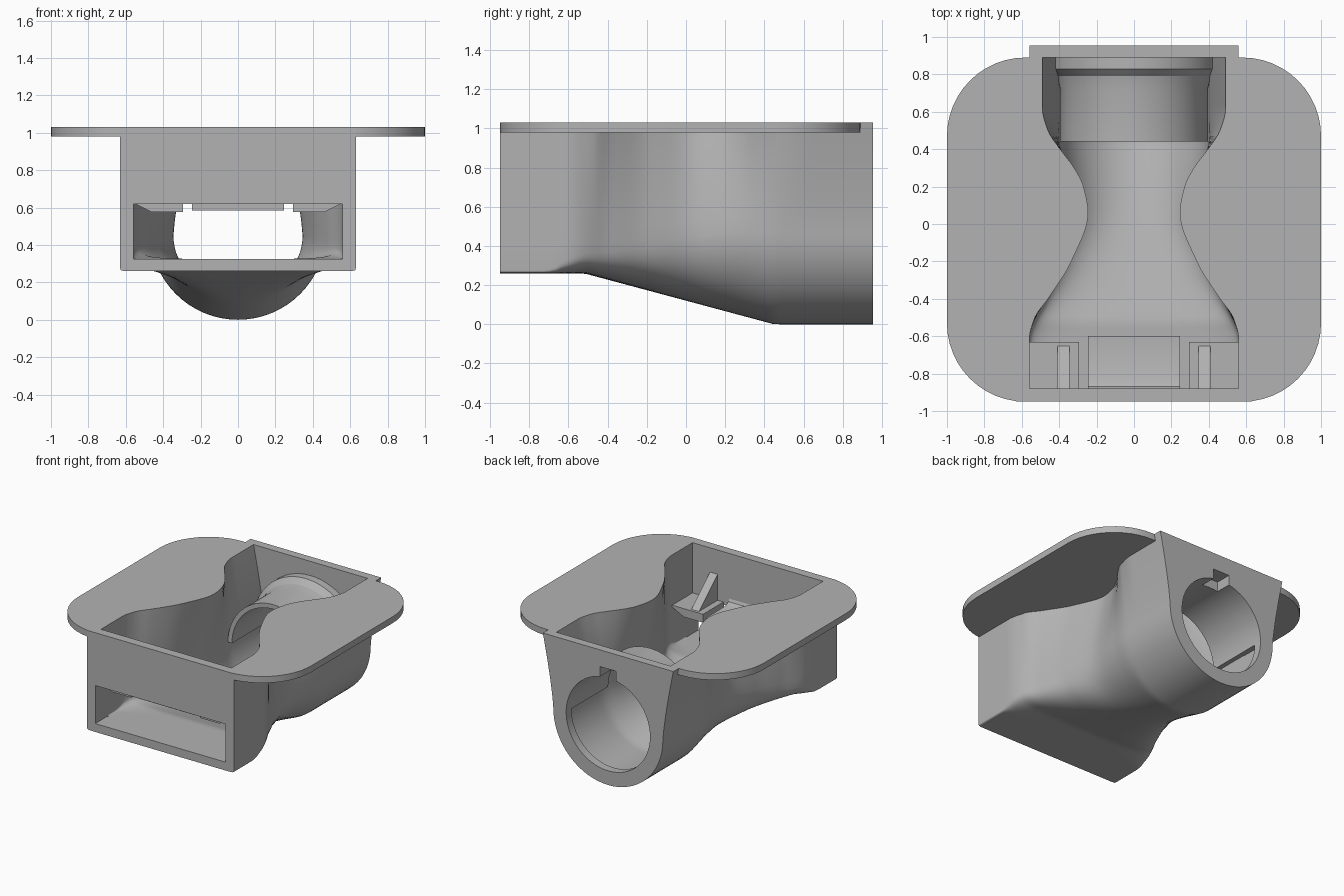
import bpy, bmesh, math

if "Cube" in bpy.data.objects:
    bpy.data.objects.remove(bpy.data.objects["Cube"], do_unlink=True)

grey = bpy.data.materials.new("plain grey")
grey.use_nodes = True
grey.diffuse_color = (0.45, 0.45, 0.45, 1)
grey.node_tree.nodes["Principled BSDF"].inputs["Base Color"].default_value = (0.45, 0.45, 0.45, 1)

TOP = 1.03
WALL = 0.07
AXIS_Z = 0.47


def curve(points):
    """Smooth monotone interpolation through (y, value) pairs."""
    ys, vs = zip(*points)
    sec = [(vs[i + 1] - vs[i]) / (ys[i + 1] - ys[i]) for i in range(len(ys) - 1)]
    tan = [0.0] + [2 * a * b / (a + b) if a * b > 0 else 0.0 for a, b in zip(sec, sec[1:])] + [0.0]

    def value(y):
        if y <= ys[0]:
            return vs[0]
        if y >= ys[-1]:
            return vs[-1]
        i = max(k for k in range(len(ys) - 1) if ys[k] <= y)
        h = ys[i + 1] - ys[i]
        t = (y - ys[i]) / h
        return ((1 + 2 * t) * (1 - t) ** 2 * vs[i] + t * (1 - t) ** 2 * h * tan[i]
                + t * t * (3 - 2 * t) * vs[i + 1] + t * t * (t - 1) * h * tan[i + 1])
    return value


# Inner duct measurements along its length
top_width = curve([(-.62, .56), (-.5, .53), (-.4, .46), (-.2, .335), (.06, .245),
                   (.2, .27), (.3, .32), (.4, .395), (.5, .46), (.62, .49)])
belly_width = curve([(-.62, .56), (-.4, .475), (-.2, .40), (.06, .345), (.3, .375), (.48, .40)])
belly_height = curve([(-.52, .42), (.45, AXIS_Z)])
squareness = curve([(-.74, 40), (-.62, 9), (-.5, 4.5), (-.2, 2.7), (.3, 2)])


def bottom(y):
    slope = .26 * min(1, max(0, (.45 - y) / .97))
    return slope


def offset(width, y, wall):
    slope = (width(y + .01) - width(y - .01)) / .02
    return min(width(y) + wall * math.sqrt(1 + slope * slope), .56 + wall)


def section(y, wall, floor, top):
    wt, wb = offset(top_width, y, wall), offset(belly_width, y, wall)
    zc, z0, n = belly_height(y), bottom(y) + floor, squareness(y)
    half = []
    for i in range(17):
        a = math.pi / 2 * (1 - i / 16)
        c, s = max(0, math.cos(a)), max(0, math.sin(a))
        half.append((wb * c ** (2 / n) if i else 0, zc - (zc - z0) * s ** (2 / n)))
    for i in range(1, 9):
        t = i / 8
        half.append((wb + (wt - wb) * t ** 1.3, zc + (TOP - zc) * t))
    if top > TOP:
        half.append((wt, top))
    return half + [(-x, z) for x, z in reversed(half[1:])]


def finish(name, bm):
    bmesh.ops.recalc_face_normals(bm, faces=bm.faces)
    me = bpy.data.meshes.new(name)
    bm.to_mesh(me)
    bm.free()
    me.materials.append(grey)
    ob = bpy.data.objects.new(name, me)
    bpy.context.collection.objects.link(ob)
    return ob


def skin(name, loops, ring=False):
    """Bridge successive closed loops; cap the ends unless they form a ring."""
    bm = bmesh.new()
    rows = [[bm.verts.new(p) for p in loop] for loop in loops]
    pairs = list(zip(rows, rows[1:])) + ([(rows[-1], rows[0])] if ring else [])
    for a, b in pairs:
        for i in range(len(a)):
            j = (i + 1) % len(a)
            bm.faces.new((a[i], a[j], b[j], b[i]))
    if not ring:
        bm.faces.new(rows[0])
        bm.faces.new(rows[-1])
    return finish(name, bm)


def duct(name, y0, y1, wall, floor, top):
    ys = [y0 + (y1 - y0) * i / 60 for i in range(61)]
    return skin(name, [[(x, y, z) for x, z in section(y, wall, floor, top)] for y in ys])


def box(name, x0, x1, y0, y1, z0, z1):
    return skin(name, [[(x0, y0, z), (x1, y0, z), (x1, y1, z), (x0, y1, z)] for z in (z0, z1)])


def prism_y(name, outline, y0, y1):
    return skin(name, [[(x, y, z) for x, z in outline] for y in (y0, y1)])


def prism_x(name, outline, x0, x1):
    return skin(name, [[(x, y, z) for y, z in outline] for x in (x0, x1)])


def combine(target, other, op):
    mod = target.modifiers.new(op, 'BOOLEAN')
    mod.operation, mod.solver, mod.object = op, 'EXACT', other
    bpy.context.view_layer.objects.active = target
    bpy.ops.object.modifier_apply(modifier=mod.name)
    bpy.data.objects.remove(other, do_unlink=True)


# Outer duct shell and rounded mounting flange
body = duct("duct_body", -.95, .955, WALL, 0, TOP)
outline = []
R = .42
for k, (cx, cy) in enumerate([(1 - R, .89 - R), (R - 1, .89 - R), (R - 1, R - .95), (1 - R, R - .95)]):
    for i in range(13):
        a = math.pi / 2 * (k + i / 12)
        outline.append((cx + R * math.cos(a), cy + R * math.sin(a)))
flange = skin("flange", [[(x, y, z) for x, y in outline] for z in (.98, TOP)])
combine(body, flange, 'UNION')

# Hollow interior, open at the top
combine(body, duct("cavity", -.88, .89, 0, .065, 1.2), 'DIFFERENCE')

# Arched half sleeve in front of the round outlet
profile = [(.44, .36), (.44, .395), (.72, .395), (.79, .41), (.83, .45), (.92, .45), (.92, .36)]
arch = skin("outlet_arch", [[(r * math.cos(a), y, AXIS_Z + r * math.sin(a)) for y, r in profile]
                            for a in (math.pi * i / 32 for i in range(33))])
combine(body, arch, 'UNION')

# Front slot, round outlet and its keyway
combine(body, box("slot", -.56, .56, -1, -.8, .325, .62), 'DIFFERENCE')
circle = [(.36 * math.cos(math.pi * i / 32), AXIS_Z + .36 * math.sin(math.pi * i / 32)) for i in range(64)]
combine(body, prism_y("outlet", circle, .86, 1.1), 'DIFFERENCE')
combine(body, box("keyway", -.07, .07, .83, 1.1, .75, .9), 'DIFFERENCE')

# Brackets above the slot: a centre tongue and two ribbed side shelves
parts = [body, prism_x("centre_tongue", [(-.89, .585), (-.6, .585), (-.6, .64), (-.83, .64), (-.87, .66),
                                         (-.89, .7)], -.245, .245)]
for side, s in (("left", 1), ("right", -1)):
    shelf = [(.295, .575), (.46, .575), (.57, .63), (.57, .64), (.295, .64)]
    parts.append(prism_y(side + "_shelf", [(s * x, z) for x, z in shelf], -.89, -.63))
    parts.append(prism_x(side + "_shelf_rib", [(-.89, .63), (-.64, .63), (-.89, .85)], s * .345, s * .41))

for ob in parts:
    bpy.ops.object.select_all(action='DESELECT')
    ob.select_set(True)
    bpy.context.view_layer.objects.active = ob
    bpy.ops.object.shade_smooth_by_angle(angle=math.radians(30))
